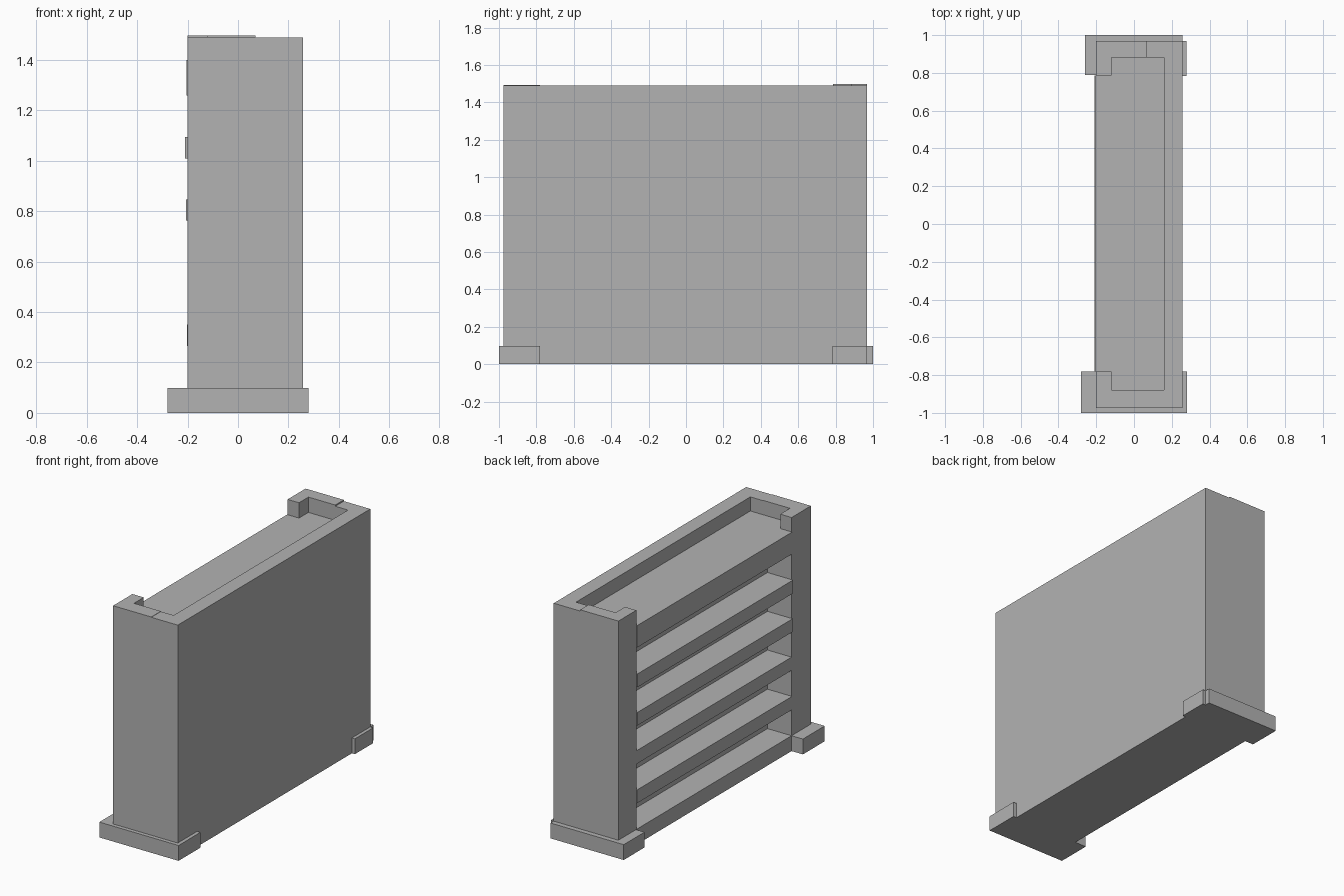
import bpy, bmesh

if "Cube" in bpy.data.objects:
    bpy.data.objects.remove(bpy.data.objects["Cube"])

# Dark grey for the whole model
GREY = bpy.data.materials.new("dark_grey")
GREY.diffuse_color = (0.45, 0.45, 0.45, 1)
GREY.use_nodes = True
GREY.node_tree.nodes["Principled BSDF"].inputs["Base Color"].default_value = GREY.diffuse_color


def prism(name, outline, z0, z1):
    """Extrude a flat x/y outline (counter-clockwise) from z0 to z1."""
    bm = bmesh.new()
    face = bm.faces.new([bm.verts.new((x, y, z0)) for x, y in outline])
    top = bmesh.ops.extrude_face_region(bm, geom=[face])
    verts = [v for v in top["geom"] if isinstance(v, bmesh.types.BMVert)]
    bmesh.ops.translate(bm, verts=verts, vec=(0, 0, z1 - z0))
    bmesh.ops.recalc_face_normals(bm, faces=bm.faces)
    mesh = bpy.data.meshes.new(name)
    bm.to_mesh(mesh)
    bm.free()
    mesh.materials.append(GREY)
    obj = bpy.data.objects.new(name, mesh)
    bpy.context.collection.objects.link(obj)
    return obj


def box(name, x0, x1, y0, y1, z0, z1):
    return prism(name, [(x0, y0), (x1, y0), (x1, y1), (x0, y1)], z0, z1)


# Main case dimensions: open towards -x
FRONT, STILE, SEAM, INNER, BACK = -0.20, -0.12, 0.07, 0.16, 0.257
BAY_BACK = -0.03                  # rear face of the shelf bays
BAY_Y0, BAY_Y1 = -0.78, 0.787     # ends of the shelf bays

# Back panel with short returns at both ends
prism("back_panel", [
    (SEAM, -0.975), (BACK, -0.975), (BACK, 0.968), (SEAM, 0.968),
    (SEAM, 0.882), (INNER, 0.882), (INNER, -0.878), (SEAM, -0.878)], 0, 1.49)

# L-shaped end walls, each with a stile facing the opening
for name, outer, wall, edge, top in (
        ("front_end_wall", -0.975, -0.878, BAY_Y0, 1.492),
        ("back_end_wall", 0.968, 0.882, BAY_Y1, 1.498)):
    prism(name, [(FRONT, outer), (SEAM, outer), (SEAM, wall),
                 (STILE, wall), (STILE, edge), (FRONT, edge)], 0, top)

# Solid core behind the bays, reaching forward to the stiles at both ends
prism("bay_core", [
    (STILE, -0.878), (INNER, -0.878), (INNER, 0.882), (STILE, 0.882),
    (STILE, BAY_Y1), (BAY_BACK, BAY_Y1), (BAY_BACK, BAY_Y0), (STILE, BAY_Y0)],
    0, 1.40)

# Shelves between the stiles: (name, front edge x, bottom, top)
shelves = (
    ("bottom_shelf", -0.20, 0.0, 0.098),
    ("shelf_1", -0.203, 0.265, 0.35),
    ("shelf_2", -0.20, 0.515, 0.60),
    ("shelf_3", -0.207, 0.763, 0.847),
    ("shelf_4", -0.21, 1.01, 1.095),
    ("top_shelf", -0.204, 1.26, 1.40),
)
for name, x, z0, z1 in shelves:
    box(name, x, BAY_BACK, BAY_Y0, BAY_Y1, z0, z1)

# Plinth feet wrapping the case corners
prism("front_foot", [
    (-0.28, -1.0), (0.28, -1.0), (0.28, -0.78), (BACK, -0.78),
    (BACK, -0.975), (FRONT, -0.975), (FRONT, -0.78), (-0.28, -0.78)], 0, 0.098)
prism("back_foot", [
    (-0.26, 0.79), (FRONT, 0.79), (FRONT, 0.968), (BACK, 0.968),
    (BACK, 1.0), (-0.26, 1.0)], 0, 0.098)
box("back_side_foot", BACK, 0.278, 0.783, 0.968, 0, 0.098)
